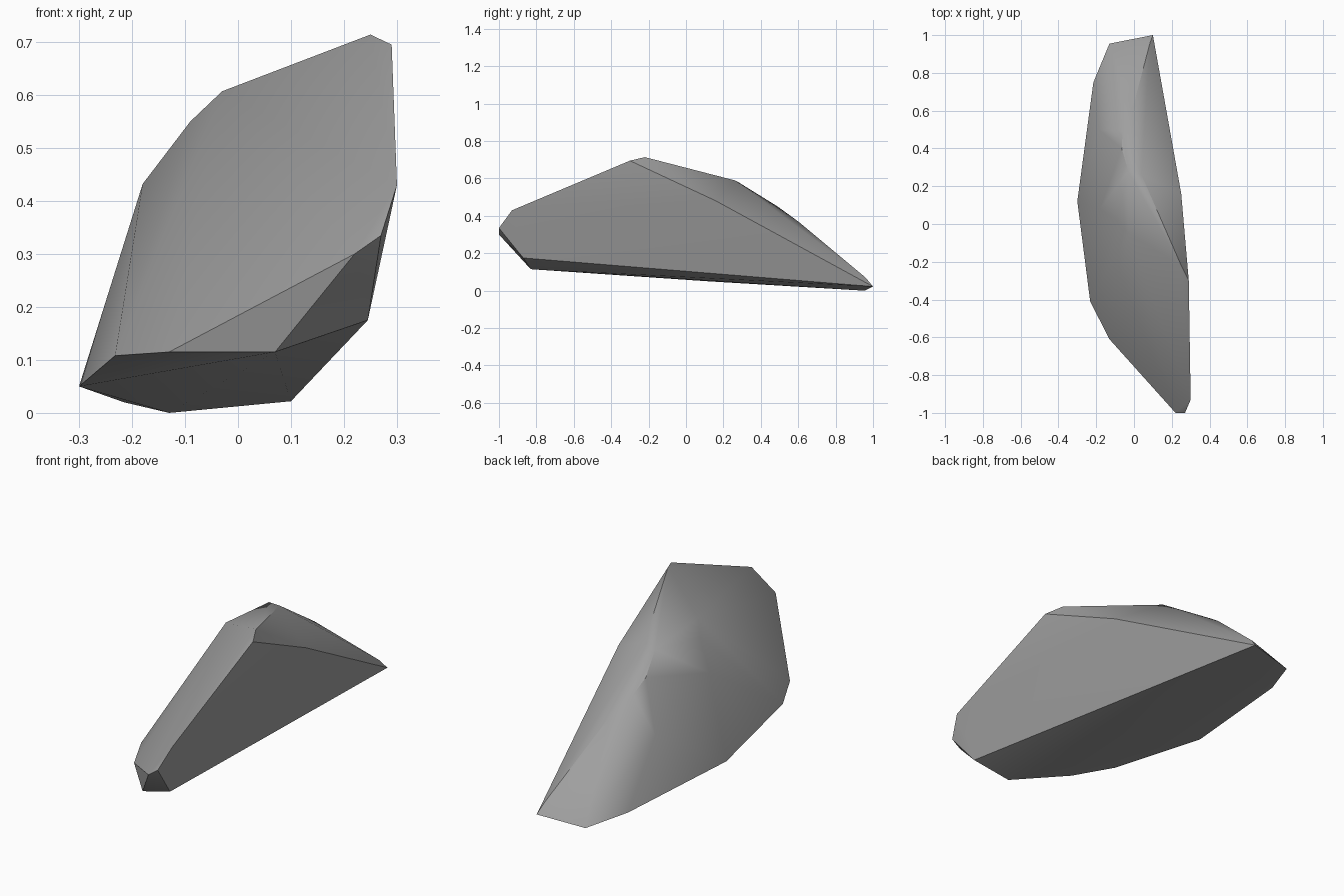
import bpy
import bmesh
import math

# Start from a scene without the default cube
default_cube = bpy.data.objects.get("Cube")
if default_cube:
    bpy.data.objects.remove(default_cube, do_unlink=True)


def make_material(name, colour):
    """Plain matte material with one flat colour."""
    material = bpy.data.materials.new(name)
    material.use_nodes = True
    material.diffuse_color = colour
    shader = material.node_tree.nodes["Principled BSDF"]
    shader.inputs["Base Color"].default_value = colour
    shader.inputs["Roughness"].default_value = 0.9
    return material


def make_hull(name, corners, material, sharp_angle):
    """Faceted solid wrapped tightly around a set of corner points."""
    bm = bmesh.new()
    for corner in corners:
        bm.verts.new(corner)
    result = bmesh.ops.convex_hull(bm, input=bm.verts[:])
    spare = set(result["geom_interior"]) | set(result["geom_unused"])
    spare_verts = [item for item in spare if isinstance(item, bmesh.types.BMVert)]
    bmesh.ops.delete(bm, geom=spare_verts, context="VERTS")
    bmesh.ops.recalc_face_normals(bm, faces=bm.faces[:])

    mesh = bpy.data.meshes.new(name)
    bm.to_mesh(mesh)
    bm.free()
    mesh.materials.append(material)
    rock = bpy.data.objects.new(name, mesh)
    bpy.context.collection.objects.link(rock)

    # Soft facets with crisp broken edges
    bpy.ops.object.select_all(action="DESELECT")
    rock.select_set(True)
    bpy.context.view_layer.objects.active = rock
    bpy.ops.object.shade_smooth_by_angle(angle=math.radians(sharp_angle))
    return rock


# Outline of the tilted flat underside, from the back tip round to the front
underside = [
    (0.1, 1, 0.022), (-0.13, 0.955, 0), (-0.215, 0.75, 0.02),
    (-0.3, 0.12, 0.05), (-0.232, -0.41, 0.108), (-0.13, -0.61, 0.115),
    (0.07, -0.83, 0.115), (0.245, -0.87, 0.175),
]

# Small blunt nose at the front
nose = [(0.22, -1, 0.3), (0.27, -1, 0.335), (0.3, -0.93, 0.43)]

# Peak and the upper rim of the flat cleaved side
rim = [(0.29, -0.3, 0.695), (0.25, -0.22, 0.714), (0.25, 0.16, 0.48)]

# Ridge falling from the peak across the rounded side
shoulder = [(-0.03, -0.05, 0.607), (-0.09, 0.02, 0.55), (-0.18, 0.08, 0.432)]

# Ridge falling from the peak to the back tip
back_ridge = [
    (0.04, 0.26, 0.59), (-0.03, 0.28, 0.58), (-0.065, 0.4, 0.5),
    (-0.06, 0.49, 0.45), (-0.185, 0.5, 0.29), (-0.01, 0.6, 0.37),
    (0.085, 0.96, 0.07),
]

stone_grey = make_material("stone grey", (0.35, 0.35, 0.35, 1))
make_hull("rock", underside + nose + rim + shoulder + back_ridge, stone_grey, 30)
